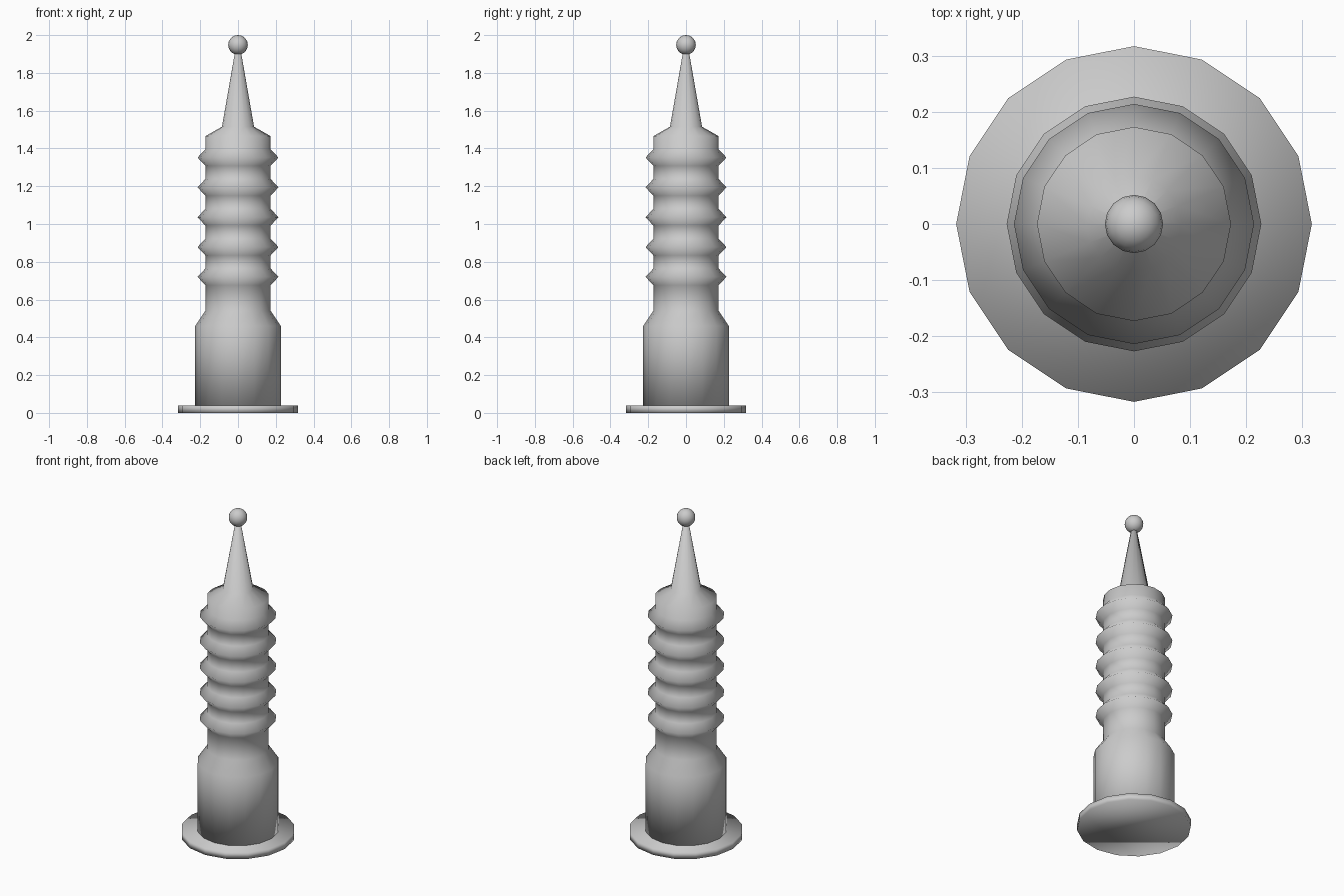
import bpy, bmesh, math

if "Cube" in bpy.data.objects:
    bpy.data.objects.remove(bpy.data.objects["Cube"])

SIDES = 16


def lathe(name, profile):
    """Revolve (radius, height) points around z; radius 0 makes a pole."""
    bm = bmesh.new()
    rings = []
    for r, z in profile:
        if r == 0:
            rings.append([bm.verts.new((0, 0, z))] * SIDES)
        else:
            rings.append([bm.verts.new((r * math.cos(2 * math.pi * i / SIDES),
                                        r * math.sin(2 * math.pi * i / SIDES), z))
                          for i in range(SIDES)])
    for a, b in zip(rings, rings[1:]):
        for i in range(SIDES):
            j = (i + 1) % SIDES
            quad = list(dict.fromkeys((a[i], a[j], b[j], b[i])))
            bm.faces.new(quad)
    # close open ends with a single cap face
    if profile[0][0] > 0:
        bm.faces.new(rings[0][::-1])
    if profile[-1][0] > 0:
        bm.faces.new(rings[-1])
    bmesh.ops.recalc_face_normals(bm, faces=bm.faces[:])
    for f in bm.faces:
        f.smooth = True
    me = bpy.data.meshes.new(name)
    bm.to_mesh(me)
    bm.free()
    ob = bpy.data.objects.new(name, me)
    bpy.context.collection.objects.link(ob)
    return ob


# base flange
lathe("base_flange", [(0.317, 0.0), (0.317, 0.04)])

# body: wide sleeve, narrow ribbed column, sloped shoulder, tapered spike
body = [(0.227, 0.035), (0.227, 0.46), (0.173, 0.54)]
for k in range(5):
    zc = 0.72 + k * 0.158
    body += [(0.173, zc - 0.044), (0.214, zc), (0.173, zc + 0.044)]
body += [(0.173, 1.465), (0.085, 1.515), (0.016, 1.91)]
lathe("ribbed_body", body)

# ball tip
R, N = 0.052, 10
ball = [(0 if k in (0, N) else R * math.sin(math.pi * k / N),
         1.948 - R * math.cos(math.pi * k / N)) for k in range(N + 1)]
lathe("ball_tip", ball)
